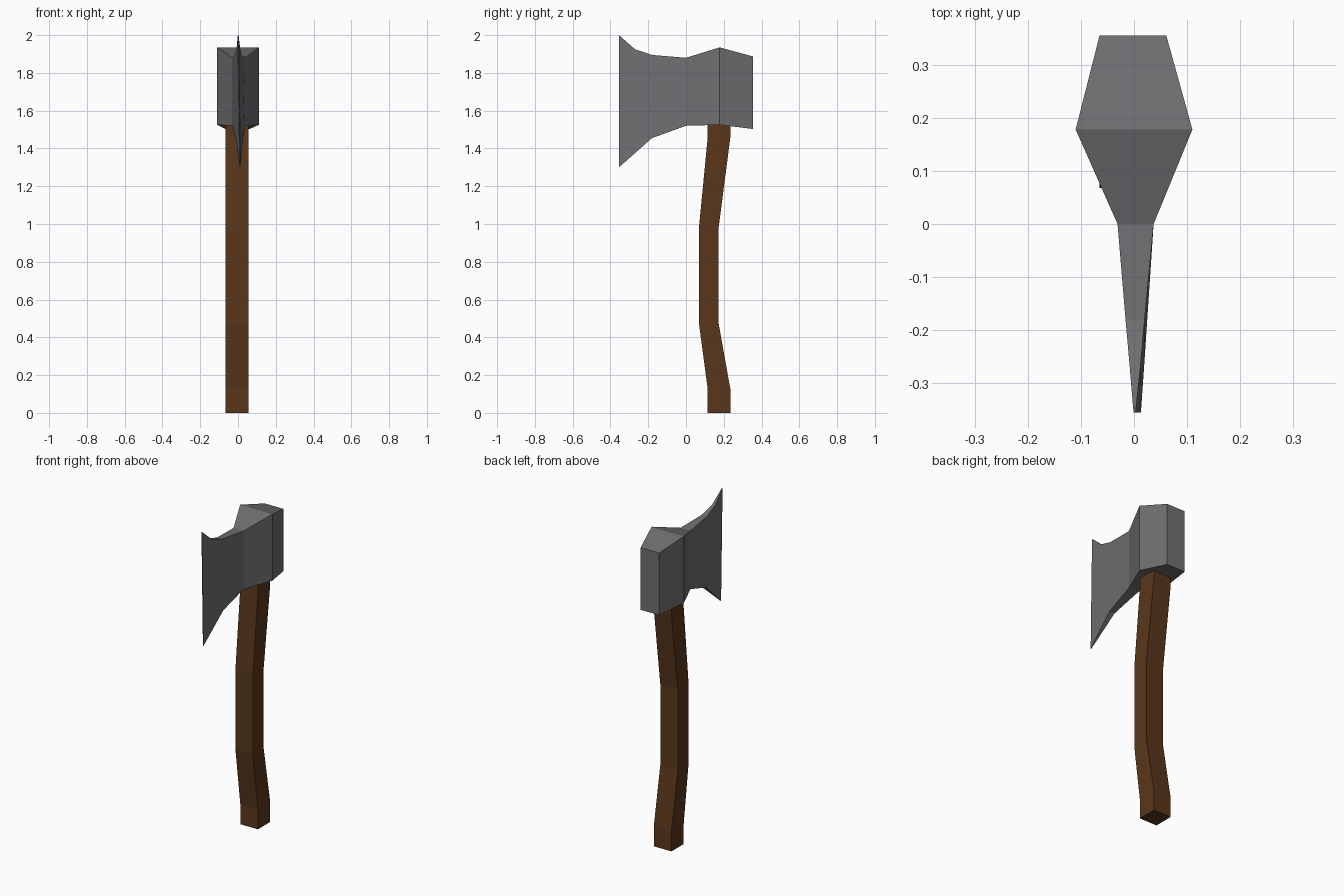
import bpy, bmesh

if "Cube" in bpy.data.objects:
    bpy.data.objects.remove(bpy.data.objects["Cube"])


def material(name, rgb):
    m = bpy.data.materials.new(name)
    m.diffuse_color = (*rgb, 1)
    m.use_nodes = True
    m.node_tree.nodes["Principled BSDF"].inputs["Base Color"].default_value = m.diffuse_color
    return m


def loft(name, rings, mat):
    """Skin a row of four-point rings and cap both ends."""
    bm = bmesh.new()
    loops = [[bm.verts.new(p) for p in ring] for ring in rings]
    for a, b in zip(loops, loops[1:]):
        for i in range(4):
            j = (i + 1) % 4
            bm.faces.new((a[i], a[j], b[j], b[i]))
    bm.faces.new(loops[0][::-1])
    bm.faces.new(loops[-1])
    bmesh.ops.recalc_face_normals(bm, faces=bm.faces)
    mesh = bpy.data.meshes.new(name)
    bm.to_mesh(mesh)
    bm.free()
    obj = bpy.data.objects.new(name, mesh)
    bpy.context.collection.objects.link(obj)
    mesh.materials.append(mat)
    return obj


steel = material("steel", (0.16, 0.16, 0.17))
wood = material("wood", (0.10, 0.037, 0.011))

# Axe head: y, top x centre, bottom x centre, half width, bottom z, top z
head = [
    (-0.355, 0.001, 0.011, 0.002, 1.30, 2.00),
    (-0.27, 0.002, 0.009, 0.010, 1.375, 1.925),
    (-0.18, 0.002, 0.007, 0.018, 1.455, 1.895),
    (0.0, 0.003, 0.003, 0.034, 1.52, 1.88),
    (0.178, 0.0, 0.0, 0.110, 1.525, 1.935),
    (0.355, -0.002, -0.002, 0.063, 1.503, 1.887),
]
loft("axe_head", [[(b - w, y, z0), (b + w, y, z0), (t + w, y, z1), (t - w, y, z1)]
                  for y, t, b, w, z0, z1 in head], steel)

# Curved handle: z, front y, back y
handle = [
    (0.0, 0.115, 0.235),
    (0.125, 0.115, 0.235),
    (0.478, 0.068, 0.172),
    (0.975, 0.068, 0.172),
    (1.46, 0.115, 0.235),
    (1.56, 0.115, 0.235),
]
loft("handle", [[(-0.065, y0, z), (0.055, y0, z), (0.055, y1, z), (-0.065, y1, z)]
                for z, y0, y1 in handle], wood)
